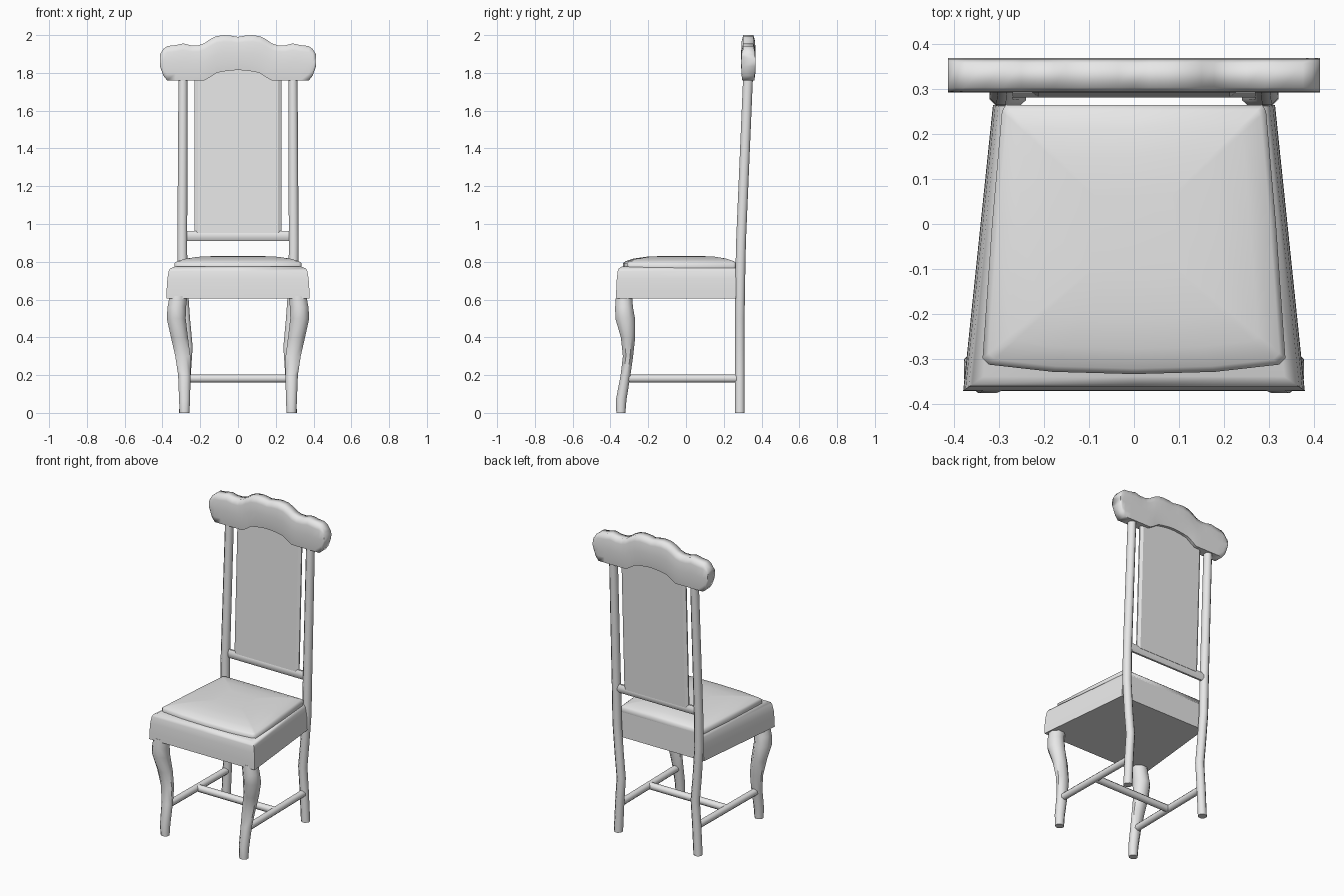
import bpy, bmesh, math

cube = bpy.data.objects.get("Cube")
if cube:
    bpy.data.objects.remove(cube, do_unlink=True)

grey = bpy.data.materials.new("plain_grey")
grey.use_nodes = True
grey.diffuse_color = (0.8, 0.8, 0.8, 1)
grey.node_tree.nodes["Principled BSDF"].inputs["Base Color"].default_value = (0.8, 0.8, 0.8, 1)


def loft(name, rings, angle=50):
    """Skin a list of equal-sized point rings and cap both ends."""
    bm = bmesh.new()
    loops = [[bm.verts.new(p) for p in ring] for ring in rings]
    n = len(loops[0])
    for a, b in zip(loops, loops[1:]):
        for i in range(n):
            j = (i + 1) % n
            bm.faces.new((a[i], a[j], b[j], b[i]))
    bm.faces.new(loops[0])
    bm.faces.new(loops[-1])
    bmesh.ops.recalc_face_normals(bm, faces=bm.faces)
    mesh = bpy.data.meshes.new(name)
    bm.to_mesh(mesh)
    bm.free()
    mesh.materials.append(grey)
    ob = bpy.data.objects.new(name, mesh)
    bpy.context.collection.objects.link(ob)
    bpy.ops.object.select_all(action='DESELECT')
    ob.select_set(True)
    bpy.context.view_layer.objects.active = ob
    bpy.ops.object.shade_smooth_by_angle(angle=math.radians(angle))
    return ob


def octagon(ru, rv):
    """Octagon with flat sides at +-ru and +-rv."""
    k = 1 / math.cos(math.pi / 8)
    turns = [(i + 0.5) * math.pi / 4 for i in range(8)]
    return [(ru * k * math.cos(t), rv * k * math.sin(t)) for t in turns]


def leg(name, side, stations):
    loft(name, [[(side * (x + u), y + v, z) for u, v in octagon(hx, hy)]
                for x, y, hx, hy, z in stations])


# Curved front legs and back posts: x, y, half width, half depth, height
front = [(.283, -.345, .026, .024, 0), (.283, -.343, .029, .028, .07),
         (.284, -.320, .033, .026, .2), (.292, -.307, .040, .027, .3),
         (.310, -.307, .045, .038, .4), (.327, -.322, .050, .052, .5),
         (.324, -.328, .049, .047, .56), (.315, -.328, .047, .043, .62)]
back = [(.286, .285, .026, .025, 0), (.276, .285, .026, .025, .2),
        (.266, .285, .026, .025, .35), (.280, .285, .026, .025, .5),
        (.294, .287, .026, .026, .7), (.295, .291, .026, .026, .9),
        (.291, .329, .024, .026, 1.79)]
for side, word in ((1, "left"), (-1, "right")):
    leg("front_leg_" + word, side, front)
    leg("back_post_" + word, side, back)
    # Side stretcher from front leg to back post
    loft("side_stretcher_" + word,
         [[(side * (x + u), y, .182 + v) for u, v in octagon(.02, .021)]
          for x, y in ((.284, -.32), (.276, .28))])


def cross_bar(name, half, y, z, ry, rz):
    loft(name, [[(x, y + u, z + v) for u, v in octagon(ry, rz)] for x in (-half, half)])


cross_bar("cross_stretcher", .28, -.02, .182, .02, .021)
cross_bar("lower_back_rail", .285, .296, .937, .015, .027)


# Tapered seat frame
def seat_ring(z, inset):
    f, b = .379 - inset, .313 - inset
    y0, y1 = -.37 + inset * .7, .264
    return [(-f, y0, z), (0, y0, z), (f, y0, z), (b, y1, z), (0, y1, z), (-b, y1, z)]


loft("seat_frame", [seat_ring(z, i) for z, i in
                    ((.605, 0), (.65, .001), (.71, .005), (.75, .012), (.765, .02), (.775, .045))])


# Padded cushion with a bowed front edge
def cushion_ring(z, s):
    outline = [(-.336, -.298), (-.322, -.312), (-.18, -.328), (0, -.333), (.18, -.328),
               (.322, -.312), (.336, -.298), (.315, 0), (.293, .25), (.285, .264),
               (0, .264), (-.285, .264), (-.293, .25), (-.315, 0)]
    return [(x * s, -.02 + (y + .02) * s, z) for x, y in outline]


loft("seat_cushion", [cushion_ring(z, s) for z, s in
                      ((.755, .99), (.768, 1), (.793, 1), (.803, .96),
                       (.817, .82), (.827, .6), (.831, .3))], 60)


# Leaning back panel with chamfered edges
def panel_ring(y, z):
    w, c, t = .231, .018, .015
    return [(-w, y - .004, z), (-w + c, y - t, z), (w - c, y - t, z), (w, y - .004, z),
            (w, y + .004, z), (w - c, y + t, z), (-w + c, y + t, z), (-w, y + .004, z)]


loft("back_panel", [panel_ring(.298, .945), panel_ring(.331, 1.86)], 30)

# Scalloped crest rail: x, lower edge, upper edge
half_crest = [(0, 1.815, 1.99), (.035, 1.813, 1.997), (.075, 1.808, 2.0), (.115, 1.8, 1.994),
              (.15, 1.776, 1.977), (.178, 1.76, 1.957), (.21, 1.76, 1.946), (.25, 1.76, 1.946),
              (.29, 1.76, 1.956), (.33, 1.76, 1.947), (.375, 1.76, 1.942),
              (.395, 1.785, 1.927), (.413, 1.835, 1.898)]
stations = [(-x, b, t) for x, b, t in half_crest[:0:-1]] + half_crest


def crest_ring(x, b, t):
    h = t - b
    profile = [(-.032, b), (-.037, b + h * .2), (-.038, b + h * .5), (-.036, b + h * .82),
               (-.027, t), (.027, t), (.036, b + h * .82), (.038, b + h * .5),
               (.037, b + h * .2), (.032, b)]
    return [(x, .33 + y, z) for y, z in profile]


loft("crest_rail", [crest_ring(*s) for s in stations], 80)
